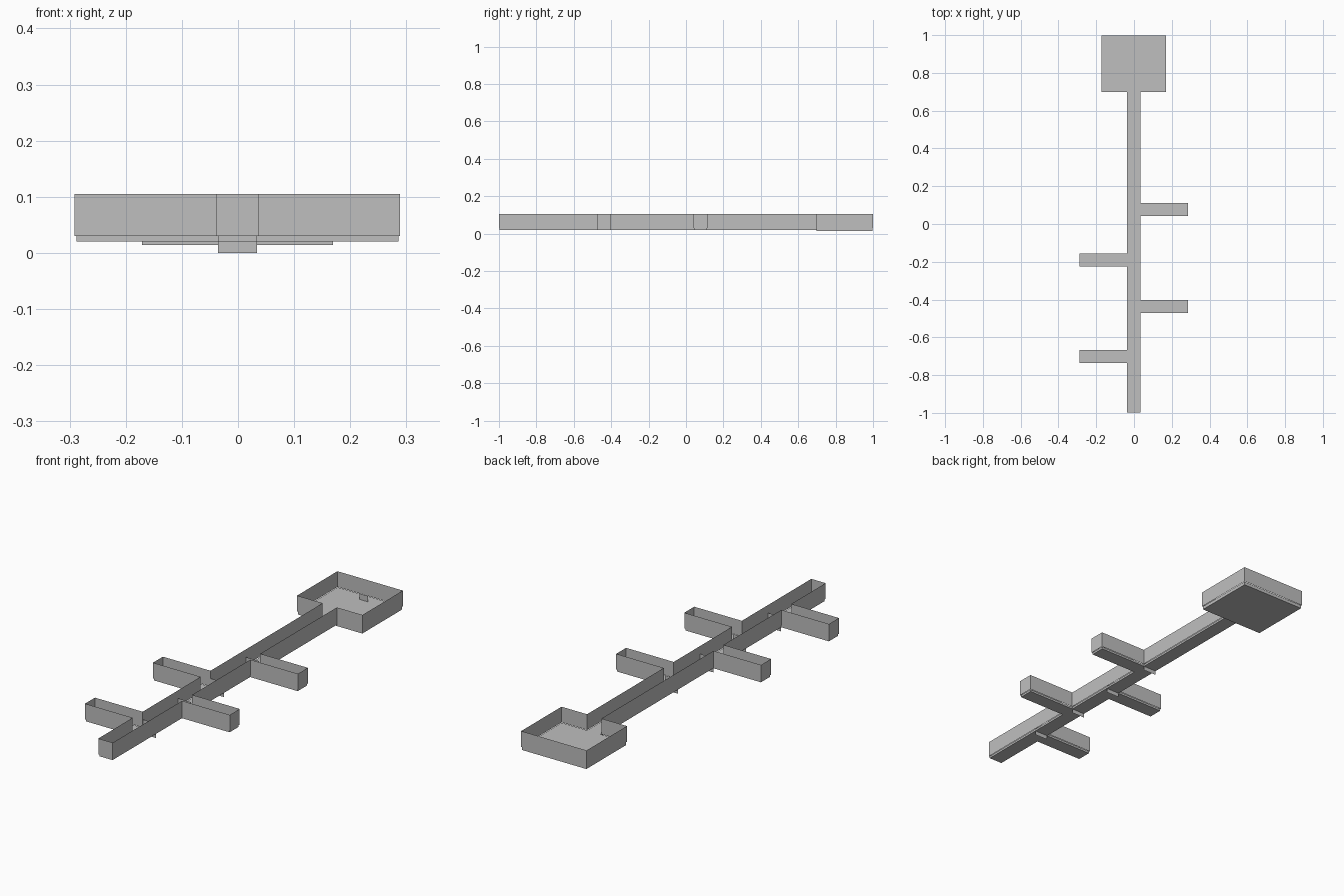
import bpy
import bmesh

if "Cube" in bpy.data.objects:
    bpy.data.objects.remove(bpy.data.objects["Cube"], do_unlink=True)

GREY = (0.52, 0.52, 0.52, 1.0)
stone = bpy.data.materials.new("stone grey")
stone.use_nodes = True
stone.diffuse_color = GREY
stone.node_tree.nodes["Principled BSDF"].inputs["Base Color"].default_value = GREY

CX = -0.001             # corridor centre line
HALF = 0.038            # half width of the corridor
REACH = 0.29            # how far side passages reach
WIDTH = 0.075           # side passage width
ROOM_HALF, ROOM_FRONT = 0.173, 0.695
FLOOR_TOP, WALL_TOP = 0.03, 0.105
# back edge of each side passage, and its side
PASSAGES = [(-0.665, -1), (-0.40, 1), (-0.152, -1), (0.115, 1)]


def make_object(name, bm):
    mesh = bpy.data.meshes.new(name)
    bm.to_mesh(mesh)
    bm.free()
    mesh.materials.append(stone)
    obj = bpy.data.objects.new(name, mesh)
    bpy.context.collection.objects.link(obj)
    return obj


def side_profile(side):
    """Outline of one side, from the front end to the back wall."""
    pts = [(side * HALF, -1)]
    for back, s in PASSAGES:
        if s == side:
            front = back - WIDTH
            pts += [(side * HALF, front), (side * REACH, front),
                    (side * REACH, back), (side * HALF, back)]
    pts += [(side * HALF, ROOM_FRONT), (side * ROOM_HALF, ROOM_FRONT),
            (side * ROOM_HALF, 1)]
    return [(x + CX, y) for x, y in pts]


# Thin walls around the whole plan
bm = bmesh.new()
outline = side_profile(1) + side_profile(-1)[::-1]
low = [bm.verts.new((x, y, FLOOR_TOP)) for x, y in outline]
high = [bm.verts.new((x, y, WALL_TOP)) for x, y in outline]
for i in range(len(low)):
    j = (i + 1) % len(low)
    bm.faces.new((low[i], low[j], high[j], high[i]))
make_object("walls", bm)


def slab(name, x0, x1, y0, y1, z0, z1):
    bm = bmesh.new()
    bmesh.ops.create_cube(bm, size=1)
    for v in bm.verts:
        v.co = (CX + (x1 if v.co.x > 0 else x0),
                y1 if v.co.y > 0 else y0,
                z1 if v.co.z > 0 else z0)
    return make_object(name, bm)


def plate(name, x, y, width, z0, z1, along_y=False):
    """Upright sheet, standing across x or along y."""
    bm = bmesh.new()
    h = width / 2
    dx, dy = (0, h) if along_y else (h, 0)
    bm.faces.new([bm.verts.new(p) for p in (
        (x - dx, y - dy, z0), (x + dx, y + dy, z0),
        (x + dx, y + dy, z1), (x - dx, y - dy, z1))])
    return make_object(name, bm)


# Floors, set slightly inside the walls
GAP = 0.003
slab("corridor_floor", GAP - HALF, HALF - GAP, GAP - 1, ROOM_FRONT + GAP, 0.02, FLOOR_TOP)
slab("room_floor", GAP - ROOM_HALF, ROOM_HALF - GAP, ROOM_FRONT + GAP, 1 - GAP, 0.014, FLOOR_TOP)

# Side passages: floor, end marker and the sill plate across the corridor
for n, (back, s) in enumerate(PASSAGES, 1):
    ends = sorted((s * (HALF - GAP), s * (REACH - GAP)))
    slab(f"passage_floor_{n}", *ends, back - WIDTH + GAP, back - GAP, 0.02, FLOOR_TOP)
    plate(f"passage_marker_{n}", 0.26 if s > 0 else -0.24, back - WIDTH / 2,
          0.045, FLOOR_TOP, 0.058, along_y=True)
    plate(f"corridor_plate_{n}", CX, back - 0.003, 2 * (HALF - GAP), 0, 0.07)

# Marker near the back of the room
plate("room_marker", CX, 0.95, 0.045, FLOOR_TOP, 0.058)
